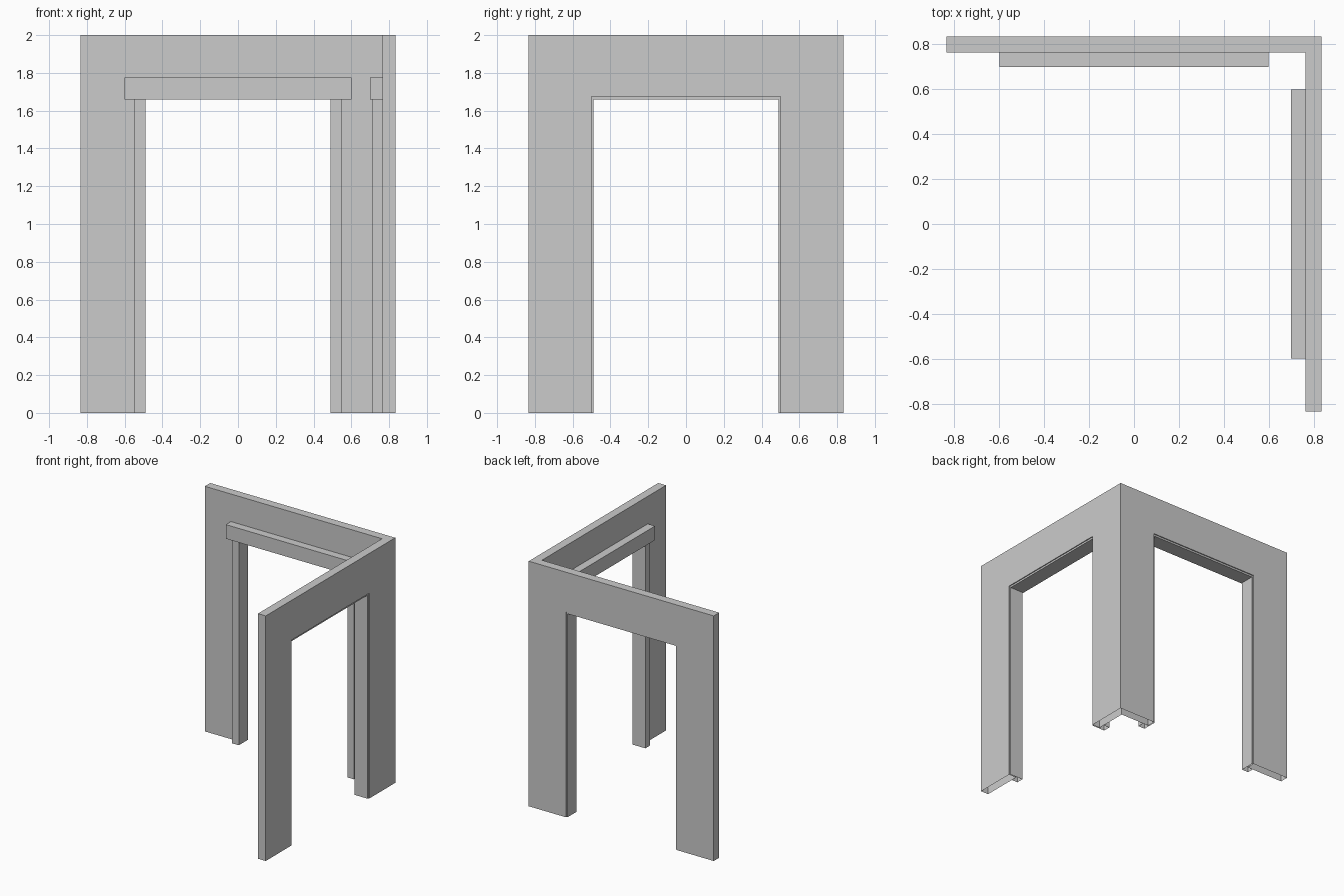
import bpy
import bmesh

if "Cube" in bpy.data.objects:
    bpy.data.objects.remove(bpy.data.objects["Cube"], do_unlink=True)

OUT, INN = 0.835, 0.765      # outer and inner wall planes
GAP, HEAD = 0.5, 1.675       # opening half width and height
CLEAR, SOFFIT = 0.49, 1.66   # clear opening inside the lining

grey = bpy.data.materials.new("plain grey")
grey.use_nodes = True
grey.diffuse_color = (0.6, 0.6, 0.6, 1)
grey.node_tree.nodes["Principled BSDF"].inputs["Base Color"].default_value = (0.6, 0.6, 0.6, 1)


def finish(bm, name):
    bmesh.ops.remove_doubles(bm, verts=bm.verts, dist=0.0001)
    bmesh.ops.recalc_face_normals(bm, faces=bm.faces)
    mesh = bpy.data.meshes.new(name)
    bm.to_mesh(mesh)
    bm.free()
    mesh.materials.append(grey)
    bpy.context.collection.objects.link(bpy.data.objects.new(name, mesh))


def place(along, depth, z, side):
    """Back wall runs along x; the side wall is its copy with x and y swapped."""
    return (along, depth, z) if side == "back" else (depth, along, z)


def outline(end):
    return [(-OUT, 0), (-OUT, 2), (end, 2), (end, 0),
            (GAP, 0), (GAP, HEAD), (-GAP, HEAD), (-GAP, 0)]


def solid(name, points, near, far, side):
    """Extrude a profile (along, z) through the wall depth, open at the floor."""
    bm = bmesh.new()
    a = [bm.verts.new(place(u, near, z, side)) for u, z in points]
    b = [bm.verts.new(place(u, far, z, side)) for u, z in points]
    bm.faces.new(a)
    bm.faces.new(b)
    for i, (u, z) in enumerate(points):
        j = (i + 1) % len(points)
        if z > 0 or points[j][1] > 0:
            bm.faces.new((a[i], a[j], b[j], b[i]))
    finish(bm, name)


def block(name, u0, u1, z0, z1, near, far, side):
    solid(name, [(u0, z0), (u0, z1), (u1, z1), (u1, z0)], near, far, side)


# Corner walls: two mitred arches sharing one shell, open underneath
bm = bmesh.new()
for side in ("back", "side"):
    outer = [bm.verts.new(place(u, OUT, z, side)) for u, z in outline(OUT)]
    inner = [bm.verts.new(place(u, INN, z, side)) for u, z in outline(INN)]
    bm.faces.new(outer)
    bm.faces.new(inner)
    for i in (0, 1, 4, 5, 6):
        bm.faces.new((outer[i], outer[i + 1], inner[i + 1], inner[i]))
finish(bm, "corner_walls")

# Door frame for each opening
for side in ("back", "side"):
    # thin lining set just behind the outer face
    lining = [(-GAP, 0), (-GAP, HEAD), (GAP, HEAD), (GAP, 0),
              (CLEAR, 0), (CLEAR, SOFFIT), (-CLEAR, SOFFIT), (-CLEAR, 0)]
    solid(side + "_door_lining", lining, INN, OUT - 0.008, side)
    # posts on the inner face
    block(side + "_post_a", -0.55, -CLEAR, 0, SOFFIT, 0.71, INN, side)
    block(side + "_post_b", CLEAR, 0.55, 0, SOFFIT, 0.71, INN, side)
    # lintel across the posts
    block(side + "_lintel", -0.6, 0.6, SOFFIT, 1.775, 0.7, INN, side)
